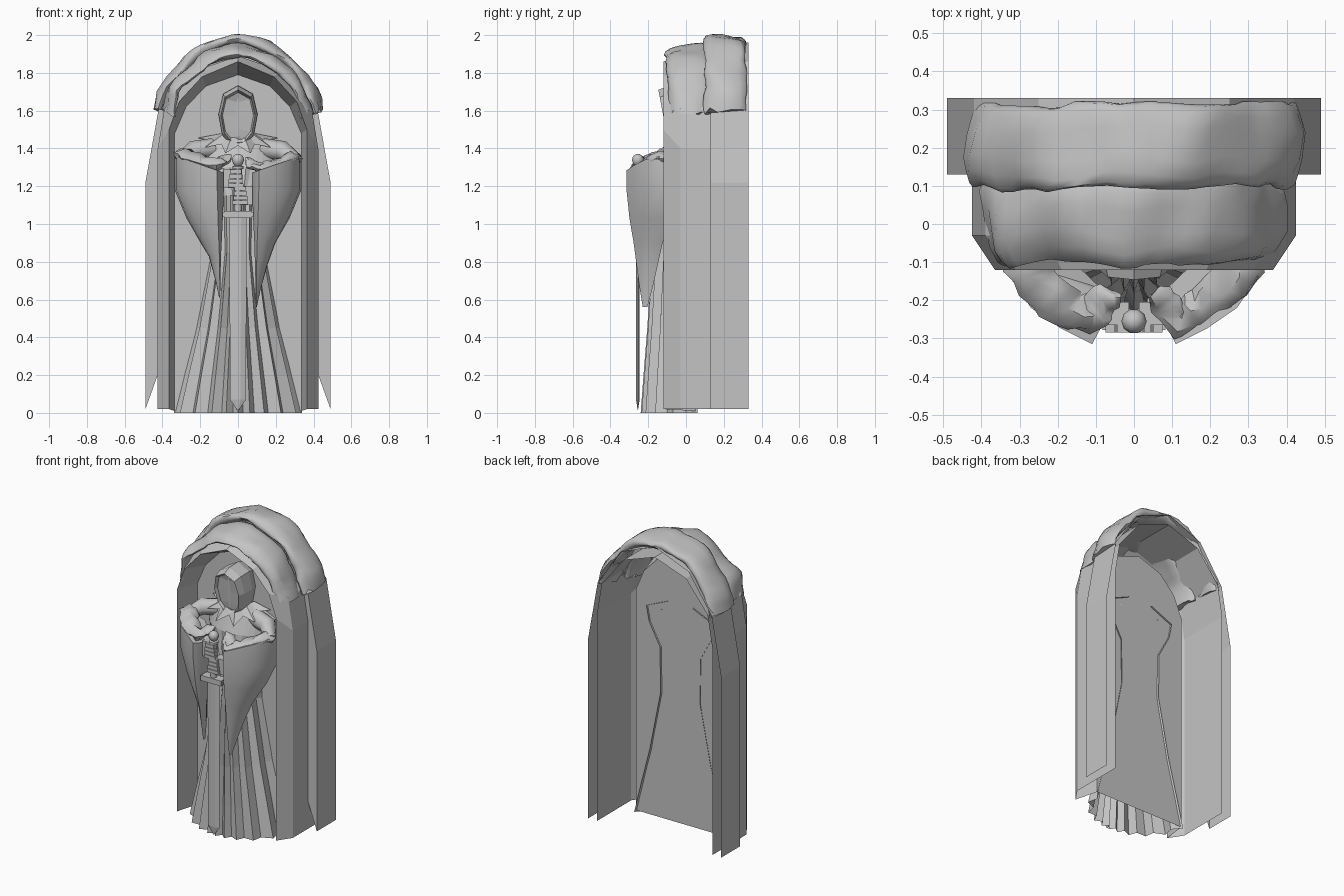
import bpy, bmesh, math
from mathutils import Vector, noise

cube = bpy.data.objects.get("Cube")
if cube:
    bpy.data.objects.remove(cube, do_unlink=True)

stone = bpy.data.materials.new("grey_stone")
stone.use_nodes = True
GREY = (0.55, 0.55, 0.55, 1)
stone.diffuse_color = GREY
stone.node_tree.nodes["Principled BSDF"].inputs["Base Color"].default_value = GREY


def finish(name, bm, smooth=0):
    bmesh.ops.recalc_face_normals(bm, faces=bm.faces)
    me = bpy.data.meshes.new(name)
    bm.to_mesh(me)
    bm.free()
    me.materials.append(stone)
    if smooth:
        for p in me.polygons:
            p.use_smooth = True
        me.set_sharp_from_angle(angle=math.radians(smooth))
    ob = bpy.data.objects.new(name, me)
    bpy.context.collection.objects.link(ob)
    return ob


def loft(name, rings, closed=True, caps=(False, False), smooth=0):
    """Skin a row of equally long point rings."""
    bm = bmesh.new()
    rows = [[bm.verts.new(p) for p in r] for r in rings]
    n = len(rows[0])
    for a, b in zip(rows, rows[1:]):
        for i in range(n if closed else n - 1):
            j = (i + 1) % n
            bm.faces.new((a[i], a[j], b[j], b[i]))
    for row, cap in zip((rows[0], rows[-1]), caps):
        if cap:
            bm.faces.new(row)
    return finish(name, bm, smooth)


def box(name, centre, size):
    bm = bmesh.new()
    bmesh.ops.create_cube(bm, size=1)
    bmesh.ops.scale(bm, vec=size, verts=bm.verts)
    bmesh.ops.translate(bm, vec=centre, verts=bm.verts)
    return finish(name, bm)


def tube(name, path, radii, flat=1, rough=0):
    """Tube along a path, optionally flattened and lumpy."""
    path = [Vector(p) for p in path]
    rings = []
    for i, p in enumerate(path):
        d = path[min(i + 1, len(path) - 1)] - path[max(i - 1, 0)]
        side = d.cross(Vector((0, 0, 1))).normalized()
        up = side.cross(d).normalized() * flat
        ring = []
        for k in range(8):
            t = math.pi * k / 4
            q = p + (side * math.cos(t) + up * math.sin(t)) * radii[i]
            ring.append(q + noise.noise_vector(q * 22) * rough)
        rings.append(ring)
    loft(name, rings, True, (True, True), 50)


def mirrored(half, y):
    """Half outline (x, z), ending on the centre line, turned into a full one."""
    pts = [(-x, z) for x, z in half] + list(reversed(half[:-1]))
    return [(x, y, z) for x, z in pts]


# Niche: outer band, inner shell with chamfered mouth, and back wall
WALL_Y = .05
outer = [(.49, .02), (.49, 1.22), (.42, 1.61), (.25, 1.86), (0, 1.96)]
shell = [(.425, .02), (.425, 1.4), (.39, 1.61), (.23, 1.81), (0, 1.89)]
mouth = [(.365, .02), (.365, 1.5), (.31, 1.65), (.19, 1.78), (0, 1.86)]
inner = [(.335, .01), (.335, 1.48), (.275, 1.62), (.17, 1.73), (0, 1.79)]
lip = [(.425, .2)] + shell[1:]
loft("niche_outer_band", [mirrored(outer, .33), mirrored(outer, .13), mirrored(lip, .13)], False)
loft("niche_shell", [mirrored(shell, .33), mirrored(shell, -.03),
                     mirrored(mouth, -.12), mirrored(inner, WALL_Y)], False)
bm = bmesh.new()
bm.faces.new([bm.verts.new(p) for p in mirrored(inner, WALL_Y)])
finish("back_wall", bm)


# Lumpy fur rolls draped over the arch
def fur_roll(name, a, b, y_mid, y_half, droop):
    rings, steps, sides = [], 28, 14
    for i in range(steps + 1):
        t = math.radians(17 + 146 * i / steps)
        ring = []
        for k in range(sides):
            f = 2 * math.pi * k / sides
            c, s = math.cos(f), math.sin(f)
            y = y_mid + y_half * math.copysign(abs(c) ** .75, c)
            r = .93 + .07 * s - droop * max(0, -c) ** 2
            p = Vector((a * r * math.cos(t), y, 1.45 + b * r * math.sin(t)))
            p += noise.noise_vector(p * 6) * .025 + noise.noise_vector(p * 16) * .01
            if i in (0, steps):
                p.z += .05 * noise.noise(Vector((y * 25, i, 0)))
            ring.append(p)
        rings.append(ring)
    loft(name, rings, True, (True, True), 60)


fur_roll("front_fur_roll", .42, .5, .01, .115, .06)
fur_roll("back_fur_roll", .465, .55, .21, .11, 0)

# Pleated gown rising into the torso, folds closest together in front:
# (height, half width, depth, pleat depth)
levels = [(0, .34, .3, .06), (.2, .29, .285, .06), (.45, .225, .265, .06), (.85, .145, .24, .06),
          (1.15, .15, .19, .03), (1.3, .23, .16, 0), (1.4, .25, .12, 0), (1.47, .09, .1, 0)]
folds = 20
rings = []
for z, rx, ry, pleat in levels:
    ring = []
    for i in range(folds + 1):
        u = i / folds
        t = math.pi * u + .22 * math.sin(2 * math.pi * u)
        k = 1 - (pleat * 2 if i % 2 else 0)
        ring.append((rx * k * math.cos(t), WALL_Y + .01 - ry * k * math.sin(t), z))
    rings.append(ring)
loft("gown", rings, False)

# Jagged collar of plates, level at the shoulders and dipping in front
points = 10
top, bottom = [], []
for i in range(points + 1):
    t = math.pi * i / points
    r, dip = (.15, .04) if i % 2 else (.215, .085)
    top.append((.09 * math.cos(t), .04 - .11 * math.sin(t), 1.48))
    bottom.append((r * math.cos(t), .04 - r * .9 * math.sin(t), 1.455 - dip * math.sin(t)))
loft("collar", [top, bottom], False)

# Rounded hood with a thin rim, and a ridged face set inside it
hood = [(0, 1.41), (.04, 1.415), (.085, 1.47), (.105, 1.58), (.08, 1.69), (0, 1.735)]


def hood_ring(scale, y, lean=0):
    half = [(x * scale, 1.56 + (z - 1.56) * scale) for x, z in hood]
    ring = half + [(-x, z) for x, z in reversed(half[1:-1])]
    return [(x, y - lean * (z - 1.41) / .32, z) for x, z in ring]


loft("hood", [hood_ring(.9, WALL_Y), hood_ring(1, 0), hood_ring(.98, -.06, .03),
              hood_ring(.86, -.09, .06), hood_ring(.78, -.075, .045)])
ridge = [(x * .12, y, z) for x, y, z in hood_ring(.66, -.085, .02)]
loft("face", [hood_ring(.78, -.075, .045), ridge], True, (False, True))

# Bell sleeves, fur cuffs, arms and fists on both sides
rim = [(.335, -.06), (.325, -.14), (.27, -.22), (.19, -.275), (.11, -.315),
       (.075, -.25), (.085, -.17), (.2, -.06)]
drops = [(1.33, 1), (1.18, 1), (1.03, .74), (.9, .43), (.78, .25), (.65, .1), (.56, .02)]
for s, side in ((-1, "right"), (1, "left")):
    low = .05 if s < 0 else 0
    rings = []
    for z, k in drops:
        ring = []
        for x, y in rim:
            h = z + (low if z < .8 else 0)
            if z > 1.3:
                h = 1.27 + .09 * (x - .07) / .26
            ring.append((s * (.095 + (x - .095) * k), -.22 + (y + .22) * k ** .6, h))
        rings.append(ring)
    loft(side + "_sleeve", rings, True, (True, True), 50)

    ends = [Vector(p) for p in ((.3, -.07, 1.35), (.255, -.155, 1.335), (.18, -.215, 1.305),
                                (.115, -.25, 1.29), (.085, -.21, 1.31), (.055, -.175, 1.34))]
    path = []
    for a, b in zip(ends, ends[1:]):
        path += [a.lerp(b, j / 3) for j in range(3)]
    path = [(s * p.x, p.y, p.z + low * .4) for p in path + [ends[-1]]]
    count = len(path)
    radii = [.04] + [.062 - .03 * i / count for i in range(1, count - 1)] + [.015]
    tube(side + "_fur_cuff", path, radii, .6, .02)

    tube(side + "_upper_arm", [(s * .13, .0, 1.4), (s * .24, -.03, 1.385), (s * .31, -.1, 1.34)],
         [.055, .055, .035])
    hand_z = 1.24 if s < 0 else 1.15
    tube(side + "_forearm", [(s * .26, -.15, 1.29), (s * .12, -.2, hand_z + .03),
                             (s * .05, -.22, hand_z)], [.05, .045, .035])
    box(side + "_palm", (s * .045, -.235, hand_z), (.065, .06, .1))
    for j in range(4):
        box(side + "_finger_%d" % (j + 1), (s * .012, -.272, hand_z - .037 + j * .025),
            (.08 - .006 * j, .025, .022))

# Sword held point down
SWORD_Y = -.255


def turned(name, profile, sides=10):
    rings = [[(r * math.cos(2 * math.pi * k / sides), SWORD_Y + r * math.sin(2 * math.pi * k / sides), z)
              for k in range(sides)] for r, z in profile]
    loft(name, rings, True, (True, True), 50)


turned("pommel", [(.01, 1.37), (.026, 1.36), (.033, 1.34), (.026, 1.32), (.018, 1.31),
                  (.03, 1.305), (.03, 1.29)])
turned("grip", [(.021, 1.3), (.025, 1.2), (.021, 1.06)], 8)
box("crossguard", (0, SWORD_Y, 1.05), (.15, .06, .035))
box("crossguard_plate", (0, SWORD_Y, 1.05), (.165, .045, .022))
section = [(-.045, 0), (-.015, -.01), (.015, -.01), (.045, 0), (.015, .01), (-.015, .01)]
loft("blade", [[(x * k, SWORD_Y + y * k, z) for x, y in section]
               for z, k in ((1.05, 1), (.07, .95), (.015, .08))], True, (True, True))
